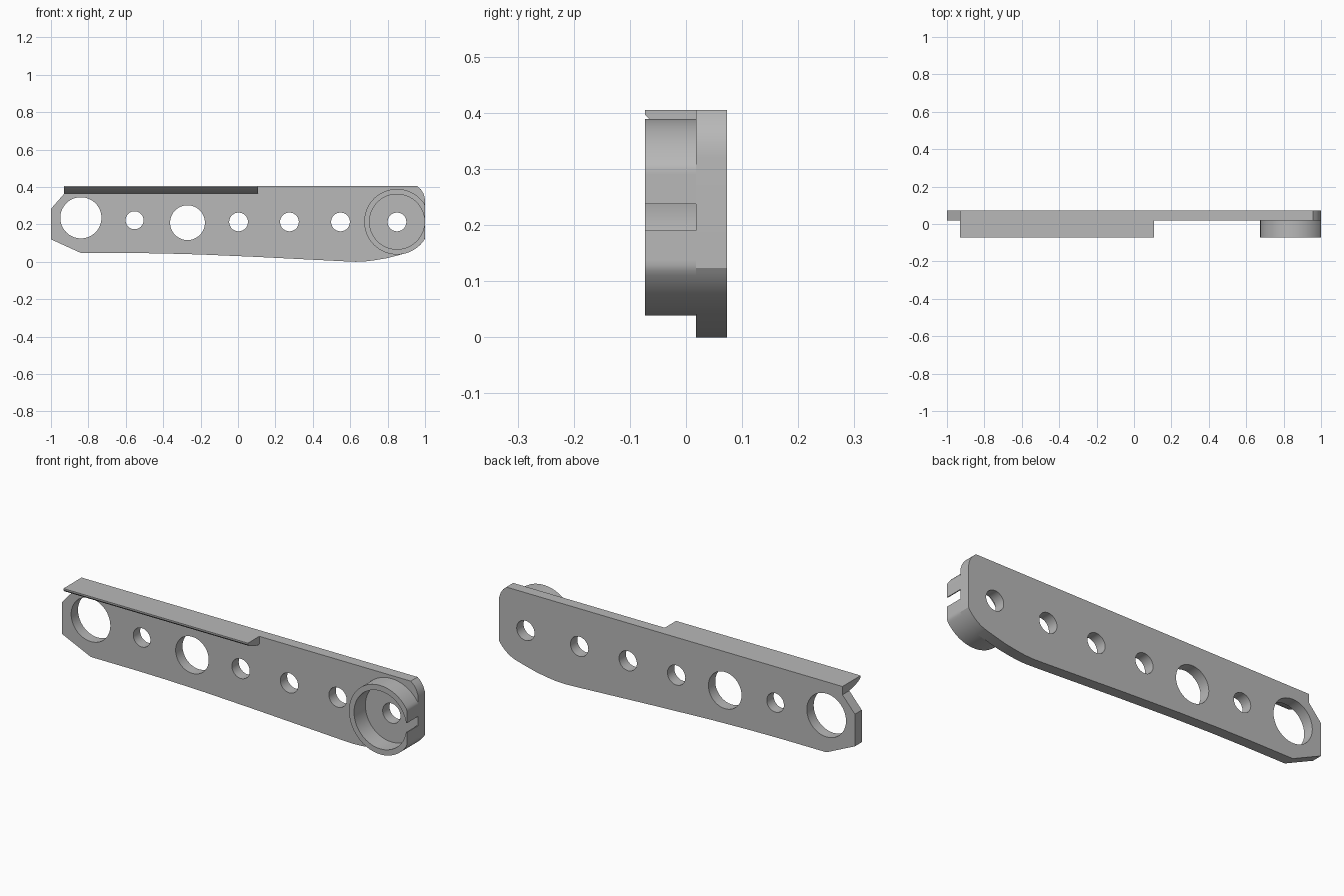
import bpy
from math import sin, cos, asin, pi, radians
from mathutils import Matrix

cube = bpy.data.objects.get("Cube")
if cube:
    bpy.data.objects.remove(cube, do_unlink=True)

grey = bpy.data.materials.new("plain grey")
grey.use_nodes = True
colour = (0.48, 0.48, 0.48, 1)
grey.diffuse_color = colour
grey.node_tree.nodes["Principled BSDF"].inputs["Base Color"].default_value = colour

# Profile planes: columns give where profile x, profile y and depth point
FRONT = Matrix(((1, 0, 0, 0), (0, 0, -1, 0), (0, 1, 0, 0), (0, 0, 0, 1)))
SIDE = Matrix(((0, 0, 1, 0), (1, 0, 0, 0), (0, 1, 0, 0), (0, 0, 0, 1)))


def arc(cx, cz, r, start, end, steps):
    angles = [start + (end - start) * i / steps for i in range(steps + 1)]
    return [(cx + r * cos(a), cz + r * sin(a)) for a in angles]


def prism(name, loops, low, high, plane):
    """Extrude a filled profile (first loop outline, others holes)."""
    curve = bpy.data.curves.new(name, "CURVE")
    curve.dimensions = "2D"
    curve.fill_mode = "BOTH"
    curve.extrude = (high - low) / 2
    for loop in loops:
        spline = curve.splines.new("POLY")
        spline.points.add(len(loop) - 1)
        for point, (u, v) in zip(spline.points, loop):
            point.co = (u, v, 0, 1)
        spline.use_cyclic_u = True
    temp = bpy.data.objects.new(name + " profile", curve)
    bpy.context.collection.objects.link(temp)
    bpy.context.view_layer.update()
    mesh = bpy.data.meshes.new_from_object(temp)
    bpy.data.objects.remove(temp, do_unlink=True)
    mesh.transform(plane @ Matrix.Translation((0, 0, (low + high) / 2)))
    mesh.materials.clear()
    mesh.materials.append(grey)
    obj = bpy.data.objects.new(name, mesh)
    bpy.context.collection.objects.link(obj)
    # Weld caps to walls, then shade the round walls smooth
    bpy.ops.object.select_all(action="DESELECT")
    bpy.context.view_layer.objects.active = obj
    obj.select_set(True)
    bpy.ops.object.mode_set(mode="EDIT")
    bpy.ops.mesh.select_all(action="SELECT")
    bpy.ops.mesh.remove_doubles(threshold=0.0001)
    bpy.ops.mesh.normals_make_consistent(inside=False)
    bpy.ops.object.mode_set(mode="OBJECT")
    bpy.ops.object.shade_smooth_by_angle(angle=radians(25))
    return obj


FRONT_Y, PLATE_Y, BACK_Y = -0.073, 0.018, 0.073
CUP_X, CUP_Z, CUP_R, BORE_R = 0.85, 0.214, 0.175, 0.147

# Flat arm plate with its row of holes
outline = [(-1, 0.12), (-0.84, 0.047), (-0.6, 0.047), (-0.42, 0.045), (-0.2, 0.039),
           (0.1, 0.026), (0.56, 0.003), (0.63, 0), (0.68, 0.002), (0.73, 0.008),
           (0.79, 0.018), (0.85, 0.033)]
outline += arc(CUP_X, CUP_Z, CUP_R, radians(-72), radians(-31), 12)
outline += [(1, 0.32), (0.998, 0.344), (0.991, 0.366), (0.977, 0.388), (0.958, 0.405),
            (-0.93, 0.405), (-0.93, 0.363), (-1, 0.283)]
holes = [(-0.84, 0.235, 0.11), (-0.553, 0.222, 0.048), (-0.27, 0.209, 0.093)]
holes += [(x, 0.213, 0.05) for x in (0.003, 0.275, 0.548, CUP_X)]
hole_loops = [arc(x, z, r, 0, 2 * pi, 64)[:-1] for x, z, r in holes]
prism("arm_plate", [outline] + hole_loops, -BACK_Y, -PLATE_Y, FRONT)

# Open cup wall, flattened at the arm end and split by a slot
half_slot = 0.0235
outer, inner = asin(half_slot / CUP_R), asin(half_slot / BORE_R)
wall = [(min(x, 1), z) for x, z in arc(CUP_X, CUP_Z, CUP_R, outer, 2 * pi - outer, 96)]
wall += arc(CUP_X, CUP_Z, BORE_R, 2 * pi - inner, inner, 96)
prism("cup_wall", [wall], -PLATE_Y, -FRONT_Y, FRONT)

# Overhanging top rail with an undercut lip
lip = [(PLATE_Y, 0.405), (FRONT_Y, 0.405), (FRONT_Y, 0.397), (-0.063, 0.387),
       (-0.03, 0.373), (0, 0.365), (PLATE_Y, 0.365)]
prism("top_rail", [lip], -0.93, 0.107, SIDE)
